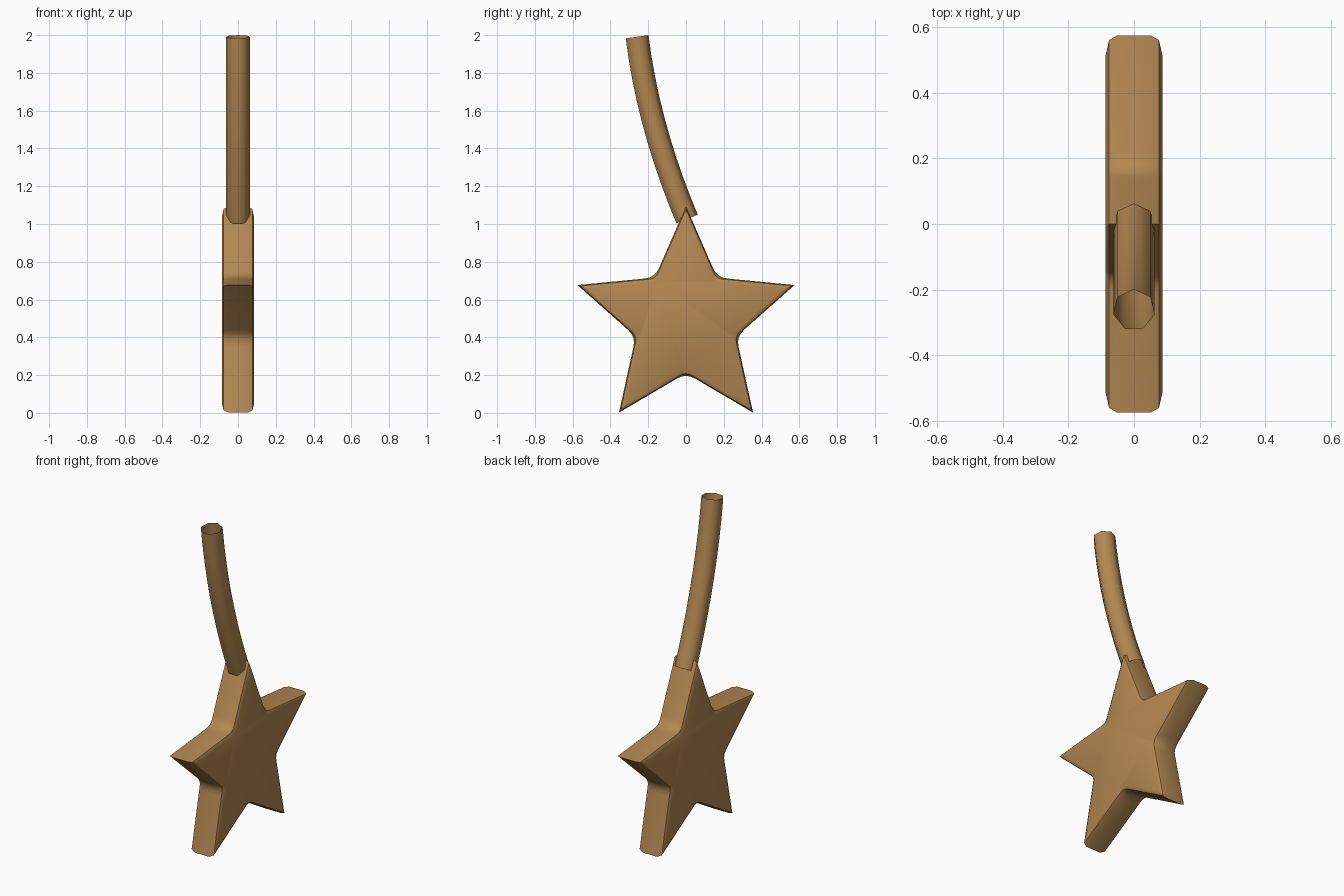
import bpy
import bmesh
import math
from mathutils import Vector
from mathutils.geometry import interpolate_bezier

cube = bpy.data.objects.get("Cube")
if cube:
    bpy.data.objects.remove(cube, do_unlink=True)


def make_material(name, color):
    mat = bpy.data.materials.new(name)
    mat.use_nodes = True
    mat.diffuse_color = color
    mat.node_tree.nodes["Principled BSDF"].inputs["Base Color"].default_value = color
    return mat


def finish(bm, name, mat, angle):
    mesh = bpy.data.meshes.new(name)
    bm.to_mesh(mesh)
    bm.free()
    mesh.materials.append(mat)
    obj = bpy.data.objects.new(name, mesh)
    bpy.context.collection.objects.link(obj)
    bpy.ops.object.select_all(action="DESELECT")
    obj.select_set(True)
    bpy.context.view_layer.objects.active = obj
    bpy.ops.object.shade_smooth_by_angle(angle=math.radians(angle))
    return obj


def bridge(bm, rings):
    for low, high in zip(rings, rings[1:]):
        n = len(low)
        for i in range(n):
            j = (i + 1) % n
            bm.faces.new((low[i], low[j], high[j], high[i]))


# Star outline, inset from its full size, with rounded notches
CENTRE_Z = 0.49
TIP, NOTCH = 0.604, 0.28
STEP = math.pi / 5
TIP_ANGLE = math.atan2(NOTCH * math.sin(STEP), TIP - NOTCH * math.cos(STEP))


def star_outline(x, inset, fillet):
    tip = TIP - inset / math.sin(TIP_ANGLE)
    notch = NOTCH - inset / math.sin(TIP_ANGLE + STEP)

    def corner(k):
        radius = notch if k % 2 else tip
        a = k * STEP
        return Vector((x, radius * math.sin(a), CENTRE_Z + radius * math.cos(a)))

    points = []
    for k in range(0, 10, 2):
        points.append(corner(k))
        p = corner(k + 1)
        start = p + (corner(k) - p).normalized() * fillet
        end = p + (corner(k + 2) - p).normalized() * fillet
        for t in (0, 0.25, 0.5, 0.75, 1):
            points.append(start.lerp(p, t).lerp(p.lerp(end, t), t))
    return points


brown = make_material("warm brown", (0.45, 0.245, 0.083, 1))

# Thick star with softened rims
profile = [(0.086, 0.025, 0.006), (0.076, 0.006, 0.035), (0.05, 0, 0.055)]
layers = [(-x, d, f) for x, d, f in profile] + profile[::-1]
bm = bmesh.new()
rings = [[bm.verts.new(p) for p in star_outline(*layer)] for layer in layers]
bridge(bm, rings)
bm.faces.new(rings[0])
bm.faces.new(rings[-1])
bmesh.ops.recalc_face_normals(bm, faces=bm.faces)
finish(bm, "star", brown, 30)

# Curved open tube with seven sides
SIDES, RADIUS = 7, 0.064
path = interpolate_bezier(Vector((0, 0.003, 1.025)), Vector((0, -0.126, 1.33)),
                          Vector((0, -0.222, 1.663)), Vector((0, -0.262, 1.991)), 10)
bm = bmesh.new()
rings = []
for i, point in enumerate(path):
    tangent = (path[min(i + 1, len(path) - 1)] - path[max(i - 1, 0)]).normalized()
    outward = Vector((0, tangent.z, -tangent.y))
    ring = []
    for k in range(SIDES):
        a = 2 * math.pi * k / SIDES
        offset = outward * math.cos(a) + Vector((1, 0, 0)) * math.sin(a)
        ring.append(bm.verts.new(point + offset * RADIUS))
    rings.append(ring)
bridge(bm, rings)
bmesh.ops.recalc_face_normals(bm, faces=bm.faces)
# Point the walls away from the tube's axis
bm.faces.ensure_lookup_table()
wall = bm.faces[0]
if wall.normal.dot(wall.calc_center_median() - (path[0] + path[1]) / 2) < 0:
    bmesh.ops.reverse_faces(bm, faces=bm.faces)
finish(bm, "curved_tube", brown, 60)
